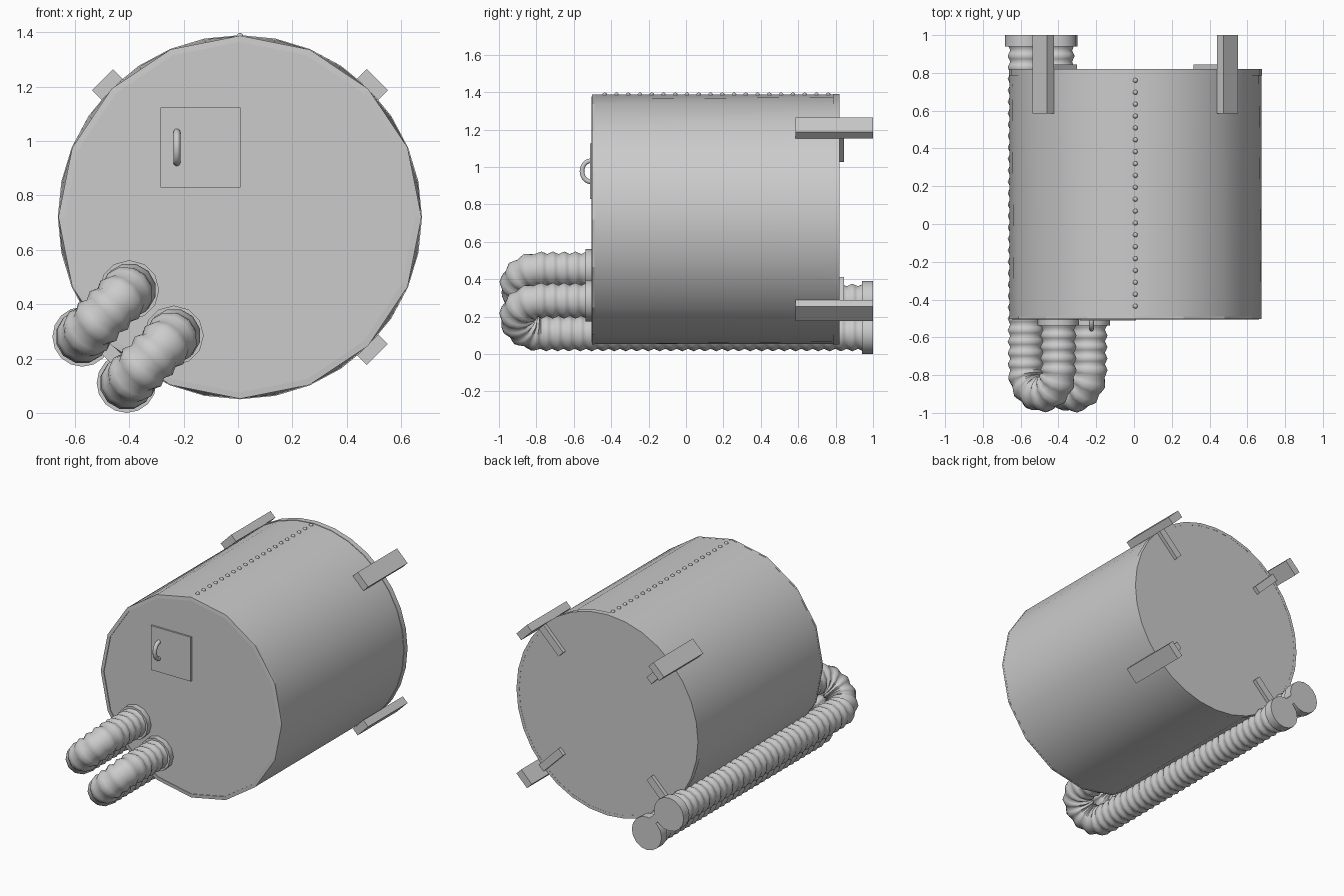
import bpy, bmesh
from math import sin, cos, pi, radians
from mathutils import Vector, Matrix

if "Cube" in bpy.data.objects:
    bpy.data.objects.remove(bpy.data.objects["Cube"])

CX, CZ, R = 0.007, 0.72, 0.667      # tank axis and radius
FRONT, BACK = -0.5, 0.82


def finish(name, bm, smooth=None):
    bmesh.ops.recalc_face_normals(bm, faces=bm.faces)
    me = bpy.data.meshes.new(name)
    bm.to_mesh(me)
    bm.free()
    ob = bpy.data.objects.new(name, me)
    bpy.context.collection.objects.link(ob)
    if smooth:
        bpy.ops.object.select_all(action='DESELECT')
        ob.select_set(True)
        bpy.context.view_layer.objects.active = ob
        bpy.ops.object.shade_smooth_by_angle(angle=radians(smooth))
    return ob


def loft(name, rings, smooth=None, closed=False):
    """Skin a list of rings; cap both ends, or join last to first."""
    bm = bmesh.new()
    vs = [[bm.verts.new(p) for p in ring] for ring in rings]
    n = len(vs[0])
    for a, b in zip(vs, vs[1:] + (vs[:1] if closed else [])):
        for i in range(n):
            j = (i + 1) % n
            bm.faces.new((a[i], a[j], b[j], b[i]))
    if not closed:
        bm.faces.new(vs[0])
        bm.faces.new(vs[-1])
    return finish(name, bm, smooth)


def circle(y, r, n, x=CX, z=CZ):
    return [Vector((x + r * cos(2 * pi * i / n), y, z + r * sin(2 * pi * i / n)))
            for i in range(n)]


def sweep(name, pts, radii, normal, sides, smooth=60):
    """Tube along a planar path with a radius per point."""
    rings = []
    for i, p in enumerate(pts):
        t = (pts[min(i + 1, len(pts) - 1)] - pts[max(i - 1, 0)]).normalized()
        b = t.cross(normal)
        rings.append([p + radii[i] * (normal * cos(2 * pi * k / sides) + b * sin(2 * pi * k / sides))
                      for k in range(sides)])
    return loft(name, rings, smooth)


def box(name, size, loc, angle=0):
    bm = bmesh.new()
    m = (Matrix.Translation(loc) @ Matrix.Rotation(angle, 4, 'Y')
         @ Matrix.Diagonal((*size, 1)))
    bmesh.ops.create_cube(bm, size=1, matrix=m)
    return finish(name, bm)


# Tank: 16-sided at the front, 32-sided at the back
sixteen = circle(FRONT, R, 16)
front_ring = []
for i in range(16):
    front_ring += [sixteen[i], (sixteen[i] + sixteen[(i + 1) % 16]) / 2]
loft("tank_body", [front_ring, circle(BACK, R, 32)], 30)

# Thin raised rims at both ends
loft("front_rim", [circle(-0.49, R + 0.001, 16), circle(-0.503, R + 0.001, 16),
                   circle(-0.505, 0.645, 16), circle(-0.49, 0.645, 16)], closed=True)
loft("back_rim", [circle(0.785, R + 0.003, 32), circle(BACK + 0.001, R + 0.003, 32),
                  circle(BACK + 0.001, 0.65, 32), circle(0.785, 0.65, 32)], 30, closed=True)

# Row of rivets along the top
bm = bmesh.new()
for i in range(20):
    bmesh.ops.create_uvsphere(bm, u_segments=10, v_segments=6, radius=0.013,
                              matrix=Matrix.Translation((CX, -0.435 + i * 0.0629, CZ + R - 0.002)))
finish("top_rivets", bm, 60)

# Hatch and its handle
box("hatch", (0.295, 0.02, 0.295), (-0.138, -0.502, 0.977))
arc = [Vector((-0.225, -0.51 - 0.046 * sin(a), 0.977 + 0.056 * cos(a)))
       for a in [radians(-25 + 230 * i / 16) for i in range(17)]]
sweep("hatch_handle", arc, [0.013] * 17, Vector((1, 0, 0)), 10)

# Four diagonal legs with radial brackets on the back
for sx, sz, label in ((1, 1, "top_right"), (-1, 1, "top_left"),
                      (1, -1, "bottom_right"), (-1, -1, "bottom_left")):
    d = Vector((sx, 0, sz)).normalized()
    axis = Vector((CX, 0, CZ))
    ang = radians(45) * sx * sz
    box("leg_" + label, (0.11, 0.415, 0.05), axis + d * 0.69 + Vector((0, 0.7925, 0)), ang)
    box("bracket_" + label, (0.05, 0.03, 0.22), axis + d * 0.57 + Vector((0, 0.83, 0)), ang)

# Two ribbed hoses: out of the front, U-bend, then back along the tank
BEND_Y, RIB, STEPS = -0.778, 0.061, 4


def hose(label, low, high):
    lo, hi = Vector((low[0], 0, low[1])), Vector((high[0], 0, high[1]))
    mid, u = (lo + hi) / 2, (hi - lo).normalized()
    rad = (hi - lo).length / 2
    fwd = Vector((0, -1, 0))
    s1 = FRONT - BEND_Y
    s2 = s1 + pi * rad
    total = s2 + 0.98 - BEND_Y
    n = round(total / RIB) * STEPS
    pts, radii = [], []
    for i in range(n + 1):
        s = total * i / n
        if s < s1:
            p = hi + Vector((0, FRONT - s, 0))
        elif s < s2:
            a = (s - s1) / rad
            p = mid + Vector((0, BEND_Y, 0)) + rad * (u * cos(a) + fwd * sin(a))
        else:
            p = lo + Vector((0, BEND_Y + s - s2, 0))
        pts.append(p)
        radii.append(0.092 - 0.007 * cos(2 * pi * i / STEPS))
    sweep("hose_" + label, pts, radii, u.cross(fwd).normalized(), 12)
    # end collars
    loft("front_collar_" + label, [circle(y, 0.11, 12, hi.x, hi.z) for y in (-0.537, -0.49)], 40)
    loft("back_collar_" + label, [circle(y, 0.11, 16, lo.x, lo.z) for y in (0.94, 1.0)], 40)


hose("upper", (-0.573, 0.28), (-0.4, 0.452))
hose("lower", (-0.41, 0.11), (-0.236, 0.285))
